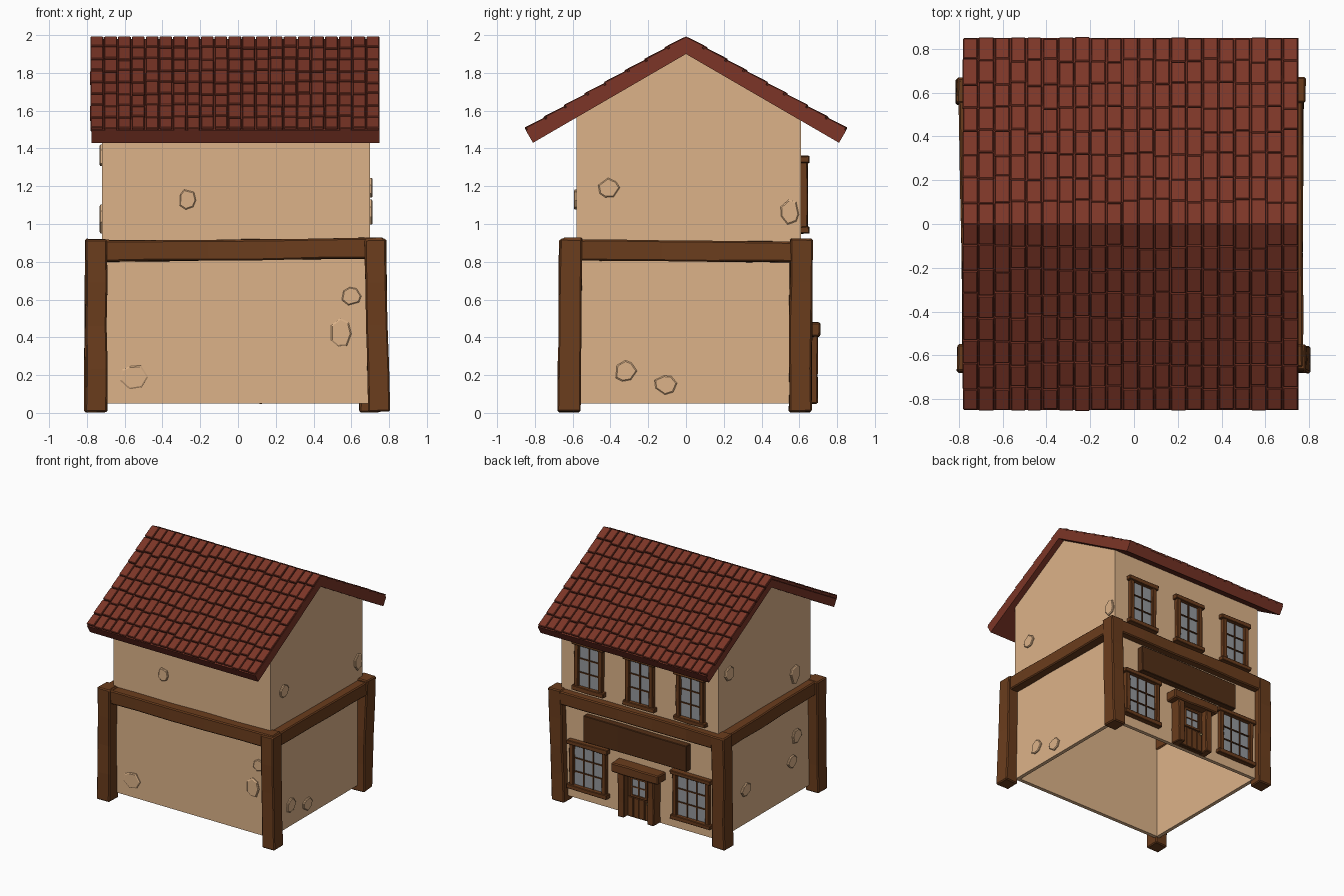
import bpy, bmesh, math, random
from mathutils import Vector

if "Cube" in bpy.data.objects:
    bpy.data.objects.remove(bpy.data.objects["Cube"])

random.seed(4)


def material(name, rgb):
    m = bpy.data.materials.new(name)
    m.diffuse_color = (*rgb, 1)
    m.use_nodes = True
    m.node_tree.nodes["Principled BSDF"].inputs["Base Color"].default_value = m.diffuse_color
    return m


PLASTER = material("plaster", (0.72, 0.45, 0.25))
WOOD = material("wood", (0.145, 0.046, 0.012))
DARK = material("dark_wood", (0.085, 0.028, 0.008))
ROOF = material("roof_red", (0.20, 0.036, 0.020))
GLASS = material("glass", (0.30, 0.32, 0.34))
METAL = material("metal", (0.35, 0.25, 0.10))


def finish(name, bm, mat, bevel=0):
    bmesh.ops.recalc_face_normals(bm, faces=bm.faces)
    me = bpy.data.meshes.new(name)
    bm.to_mesh(me)
    bm.free()
    me.materials.append(mat)
    ob = bpy.data.objects.new(name, me)
    bpy.context.collection.objects.link(ob)
    if bevel:
        b = ob.modifiers.new("bevel", 'BEVEL')
        b.width, b.segments, b.angle_limit = bevel, 1, math.radians(40)
    return ob


def add_bar(bm, p0, p1, w, d, jitter=0.0, rings=2):
    """Square bar from p0 to p1; w and d are sizes along the other two axes in xyz order."""
    p0, p1 = Vector(p0), Vector(p1)
    main = max(range(3), key=lambda i: abs(p1[i] - p0[i]))
    a, b = [i for i in range(3) if i != main]
    loops = []
    for k in range(rings):
        c = p0.lerp(p1, k / (rings - 1))
        loop = []
        for su, sv in ((-1, -1), (1, -1), (1, 1), (-1, 1)):
            v = c.copy()
            v[a] += su * w / 2
            v[b] += sv * d / 2
            loop.append(bm.verts.new(v + Vector([random.uniform(-jitter, jitter) for _ in range(3)])))
        loops.append(loop)
    for l0, l1 in zip(loops, loops[1:]):
        for i in range(4):
            bm.faces.new((l0[i], l0[i - 1], l1[i - 1], l1[i]))
    bm.faces.new(loops[0])
    bm.faces.new(loops[-1])


def bars(name, mat, items, jitter=0.0, rings=2, bevel=0.0):
    bm = bmesh.new()
    for it in items:
        add_bar(bm, *it, jitter=jitter, rings=rings)
    return finish(name, bm, mat, bevel)


def prism_x(name, profile, x0, x1, mat):
    bm = bmesh.new()
    f = bm.faces.new([bm.verts.new((x0, y, z)) for y, z in profile])
    r = bmesh.ops.extrude_face_region(bm, geom=[f])
    vs = [g for g in r["geom"] if isinstance(g, bmesh.types.BMVert)]
    bmesh.ops.translate(bm, verts=vs, vec=(x1 - x0, 0, 0))
    return finish(name, bm, mat)


# Thin plaster walls, open underneath
XL, XR, YF, YB, T = -0.72, 0.70, -0.58, 0.61, 0.03
gable = [(YF, 0.05), (YB, 0.05), (YB, 1.555), (0, 1.905), (YF, 1.57)]
prism_x("left_wall", gable, XL, XL + T, PLASTER)
prism_x("right_wall", gable, XR - T, XR, PLASTER)
bars("front_wall", PLASTER, [((XL + T, YF + T / 2, 0.81), (XR - T, YF + T / 2, 0.81), T, 1.52)])
bars("shop_wall", PLASTER, [((XL + T, YB - T / 2, 0.80), (XR - T, YB - T / 2, 0.80), T, 1.50)])

# Roof slab and mirrored rows of tiles
prism_x("roof_slab", [(0, 1.90), (0.81, 1.43), (0.848, 1.495), (0, 1.98), (-0.848, 1.495), (-0.81, 1.43)],
        -0.775, 0.75, ROOF)
ang = math.atan2(0.49, 0.855)
down = Vector((0, math.cos(ang), -math.sin(ang)))
up = Vector((0, math.sin(ang), math.cos(ang)))
COLS, ROWS, LEN = 21, 8, 0.984
bm = bmesh.new()
step, rise = 1.535 / COLS, LEN / ROWS
for c in range(COLS):
    cuts = [0] + [rise * r + random.uniform(-0.012, 0.012) for r in range(1, ROWS)] \
        + [LEN + random.uniform(-0.006, 0.004)]
    for t0, t1 in zip(cuts, cuts[1:]):
        x0 = -0.784 + c * step + random.uniform(0.0015, 0.004)
        x1 = -0.784 + (c + 1) * step - random.uniform(0.0015, 0.004)
        vs = []
        for h0, h1 in ((-0.03, -0.03), (-0.006, random.uniform(-0.003, 0.001))):
            for x, t, h in ((x0, t0 + 0.002, h0), (x1, t0 + 0.002, h0), (x1, t1 - 0.002, h1), (x0, t1 - 0.002, h1)):
                vs.append(bm.verts.new(Vector((x, 0, 2.0)) + down * t + up * h))
        for q in ((0, 1, 2, 3), (4, 5, 6, 7), (0, 1, 5, 4), (1, 2, 6, 5), (2, 3, 7, 6), (3, 0, 4, 7)):
            bm.faces.new([vs[i] for i in q])
tiles = finish("roof_tiles", bm, ROOF, 0.004)
tiles.modifiers.new("mirror", 'MIRROR').use_axis = (False, True, False)

# Leaning corner posts
for name, b, t in (("front_left", (-0.75, -0.62), (-0.75, -0.61)),
                   ("front_right", (0.745, -0.62), (0.725, -0.61)),
                   ("back_right", (0.70, 0.605), (0.725, 0.61)),
                   ("back_left", (-0.755, 0.605), (-0.75, 0.61))):
    bars(name + "_post", WOOD, [((*b, 0.005), (*t, 0.92), 0.115, 0.118)], 0.004, 5, 0.008)

# Horizontal beams between the posts
for name, p0, p1 in (("front_beam", (-0.78, -0.605, 0.855), (0.77, -0.605, 0.873)),
                     ("shop_beam", (-0.78, 0.615, 0.865), (0.77, 0.615, 0.862)),
                     ("right_beam", (0.72, -0.65, 0.862), (0.72, 0.66, 0.852)),
                     ("left_beam", (-0.73, -0.65, 0.862), (-0.75, 0.66, 0.86))):
    bars(name, WOOD, [(p0, p1, 0.105, 0.11)], 0.004, 6, 0.008)


# Windows on the shop side
def window(name, cx, z0, z1, w, cols, rows):
    y, f, cz = YB, 0.036, (z0 + z1) / 2
    iw, ih = w - 2 * f, z1 - z0 - 2 * f
    bars(name + "_glass", GLASS, [((cx, y + 0.004, z0 + f), (cx, y + 0.004, z1 - f), iw, 0.012)])
    frame = [((cx + s * (w - f) / 2, y + 0.01, z0 + 0.01), (cx + s * (w - f) / 2, y + 0.01, z1 - 0.01), f, 0.046)
             for s in (-1, 1)]
    frame += [((cx - w / 2 - 0.018, y + 0.014, z), (cx + w / 2 + 0.018, y + 0.014, z), 0.056, f)
              for z in (z0 + f / 2, z1 - f / 2)]
    bars(name + "_frame", WOOD, frame, 0.003, 3, 0.004)
    lattice = [((cx - iw / 2 + iw * i / cols, y + 0.01, z0 + f), (cx - iw / 2 + iw * i / cols, y + 0.01, z1 - f),
                0.009, 0.016) for i in range(1, cols)]
    lattice += [((cx - iw / 2, y + 0.01, z0 + f + ih * i / rows), (cx + iw / 2, y + 0.01, z0 + f + ih * i / rows),
                 0.016, 0.009) for i in range(1, rows)]
    bars(name + "_lattice", DARK, lattice)


for i, cx in enumerate((0.44, -0.02, -0.48)):
    window(f"upper_window_{i + 1}", cx, 0.95, 1.36, 0.25, 2, 3)
for i, cx in enumerate((0.445, -0.49)):
    window(f"lower_window_{i + 1}", cx, 0.13, 0.53, 0.33, 3, 3)

# Blank sign board
bars("sign_board", DARK, [((-0.465, 0.632, 0.662), (0.47, 0.632, 0.662), 0.055, 0.215)], 0.003, 4, 0.004)

# Door with frame, awning, small window and knob
DX = -0.03
bars("door_frame", WOOD, [((DX + s * 0.135, 0.65, 0.05), (DX + s * 0.135, 0.65, 0.41), 0.06, 0.095)
                          for s in (-1, 1)], 0.003, 4, 0.006)
bars("door_awning", WOOD, [((DX - 0.215, 0.657, 0.442), (DX + 0.215, 0.657, 0.442), 0.105, 0.075)], 0.004, 4, 0.008)
bars("door_leaf", DARK, [((DX, 0.625, 0.05), (DX, 0.625, 0.41), 0.22, 0.04)])
bars("door_planks", WOOD, [((DX + i * 0.052, 0.645, 0.055), (DX + i * 0.052, 0.645, 0.215), 0.047, 0.014)
                           for i in (-1.5, -0.5, 0.5, 1.5)], bevel=0.003)
bars("door_glass", GLASS, [((DX, 0.646, 0.24), (DX, 0.646, 0.37), 0.125, 0.008)])
bars("door_lattice", WOOD,
     [((DX + s * 0.068, 0.65, 0.225), (DX + s * 0.068, 0.65, 0.385), 0.016, 0.018) for s in (-1, 1)]
     + [((DX - 0.07, 0.65, z), (DX + 0.07, 0.65, z), 0.018, 0.016) for z in (0.232, 0.378)]
     + [((DX, 0.65, 0.235), (DX, 0.65, 0.375), 0.008, 0.012), ((DX - 0.065, 0.65, 0.305), (DX + 0.065, 0.65, 0.305), 0.012, 0.008)])
bm = bmesh.new()
bmesh.ops.create_icosphere(bm, subdivisions=2, radius=0.011)
bmesh.ops.translate(bm, verts=bm.verts, vec=(DX - 0.085, 0.66, 0.20))
finish("door_knob", bm, METAL)


# Raised plaster stones: side, position along wall, height, half sizes
def stone(i, side, u, z, ru, rz):
    bm = bmesh.new()
    rings = []
    offs = [(math.tau * (k + random.uniform(-0.25, 0.25)) / 7, random.uniform(0.92, 1.1)) for k in range(7)]
    for out, s in ((-0.008, 1.0), (0.008, 1.0), (0.013, 0.88)):
        ring = []
        for a, r in offs:
            p, q = u + ru * s * r * math.cos(a), z + rz * s * r * math.sin(a)
            co = {"front": (p, YF - out, q), "left": (XL - out, p, q), "right": (XR + out, p, q)}[side]
            ring.append(bm.verts.new(co))
        rings.append(ring)
    for r0, r1 in zip(rings, rings[1:]):
        for k in range(7):
            bm.faces.new((r0[k - 1], r0[k], r1[k], r1[k - 1]))
    bm.faces.new(rings[0])
    bm.faces.new(rings[-1])
    finish(f"{side}_stone_{i}", bm, PLASTER)


for i, s in enumerate((("front", -0.55, 0.19, 0.075, 0.065), ("front", 0.545, 0.42, 0.06, 0.075),
                       ("front", 0.60, 0.62, 0.055, 0.05), ("front", -0.27, 1.13, 0.045, 0.055),
                       ("right", -0.32, 0.22, 0.06, 0.055), ("right", -0.11, 0.15, 0.06, 0.05),
                       ("right", 0.55, 1.06, 0.05, 0.07), ("right", -0.41, 1.19, 0.06, 0.05),
                       ("left", 0.47, 1.36, 0.06, 0.06), ("left", -0.38, 1.03, 0.06, 0.08),
                       ("left", -0.40, 0.52, 0.06, 0.06), ("left", -0.34, 0.33, 0.06, 0.05),
                       ("left", 0.26, 0.33, 0.06, 0.05))):
    stone(i + 1, *s)
